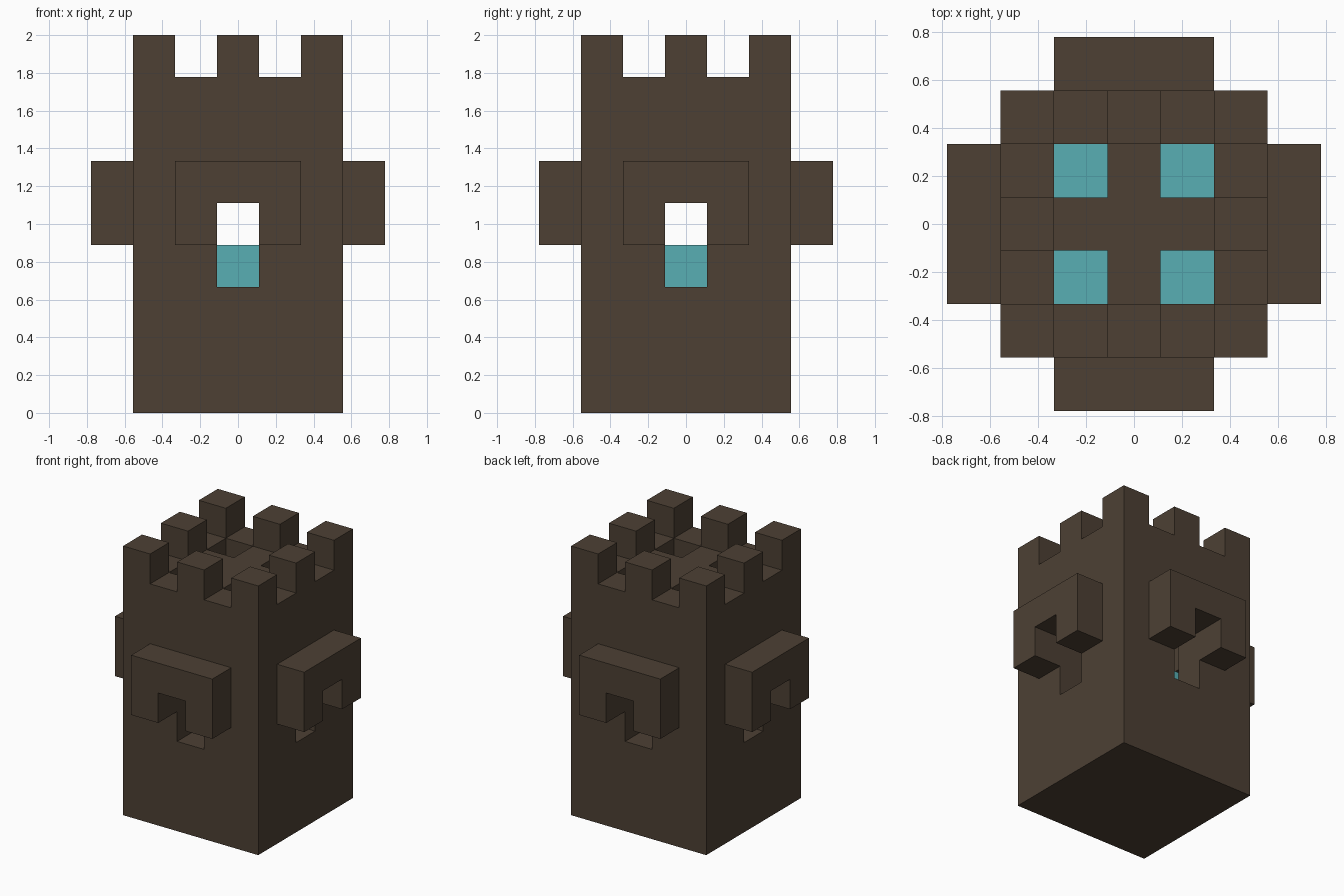
import bpy
import bmesh
from math import pi
from mathutils import Matrix

if "Cube" in bpy.data.objects:
    bpy.data.objects.remove(bpy.data.objects["Cube"], do_unlink=True)

U = 2 / 9  # one block


def make_material(name, rgb):
    mat = bpy.data.materials.new(name)
    mat.use_nodes = True
    mat.diffuse_color = (*rgb, 1)
    mat.node_tree.nodes["Principled BSDF"].inputs["Base Color"].default_value = (*rgb, 1)
    return mat


stone = make_material("dark brown stone", (0.074, 0.051, 0.034))
teal = make_material("teal water", (0.098, 0.429, 0.456))


def add_object(name, bm, mat):
    bmesh.ops.recalc_face_normals(bm, faces=bm.faces)
    mesh = bpy.data.meshes.new(name)
    bm.to_mesh(mesh)
    bm.free()
    mesh.materials.append(mat)
    obj = bpy.data.objects.new(name, mesh)
    bpy.context.collection.objects.link(obj)
    return obj


def box(name, x, y, z, mat):
    """Box from (low, high) ranges measured in blocks."""
    bm = bmesh.new()
    bmesh.ops.create_cube(bm, size=1)
    for v in bm.verts:
        for axis, (low, high) in enumerate((x, y, z)):
            v.co[axis] = U * (high if v.co[axis] > 0 else low)
    return add_object(name, bm, mat)


def carve(target, x, y, z):
    """Cut a box out of the target and bake the result."""
    cutter = box("cutter", x, y, z, stone)
    cutter.hide_render = True
    mod = target.modifiers.new("carve", "BOOLEAN")
    mod.operation = "DIFFERENCE"
    mod.solver = "EXACT"
    mod.object = cutter
    bpy.context.view_layer.update()
    graph = bpy.context.evaluated_depsgraph_get()
    baked = bpy.data.meshes.new_from_object(target.evaluated_get(graph))
    target.modifiers.clear()
    target.data = baked
    bpy.data.objects.remove(cutter, do_unlink=True)


# Tower: solid block, hollowed chamber and sunken roof
tower = box("tower", (-2.5, 2.5), (-2.5, 2.5), (0, 9), stone)
carve(tower, (-1.5, 1.5), (-1.5, 1.5), (8, 10))
carve(tower, (-1.5, 1.5), (-1.5, 1.5), (1, 7))

# Gaps between the battlements
for side in (-1, 1):
    gap = sorted((side * 0.5, side * 1.5))
    carve(tower, gap, (-3, 3), (8, 10))
    carve(tower, (-3, 3), gap, (8, 10))

# Windows through all four walls
carve(tower, (-0.5, 0.5), (-3, 3), (3, 5))
carve(tower, (-3, 3), (-0.5, 0.5), (3, 5))

# Four roof openings, leaving a cross of beams
for sx in (-1, 1):
    for sy in (-1, 1):
        carve(tower, sorted((sx * 0.5, sx * 1.5)),
              sorted((sy * 0.5, sy * 1.5)), (6.5, 8.5))

# Pool filling the chamber up to the middle of the windows
box("water_pool", (-1.5, 1.5), (-1.5, 1.5), (1, 4), teal)

# Notched hood over each window
hood_profile = [(-1.5, 4), (-0.5, 4), (-0.5, 5), (0.5, 5),
                (0.5, 4), (1.5, 4), (1.5, 6), (-1.5, 6)]
for i, side in enumerate(("front", "left", "back", "right")):
    bm = bmesh.new()
    face = bm.faces.new([bm.verts.new((x * U, -2.5 * U, z * U)) for x, z in hood_profile])
    extruded = bmesh.ops.extrude_face_region(bm, geom=[face], use_keep_orig=True)
    outer = [g for g in extruded["geom"] if isinstance(g, bmesh.types.BMVert)]
    bmesh.ops.translate(bm, verts=outer, vec=(0, -U, 0))
    bmesh.ops.rotate(bm, verts=bm.verts, cent=(0, 0, 0),
                     matrix=Matrix.Rotation(i * pi / 2, 3, "Z"))
    add_object(side + "_window_hood", bm, stone)
